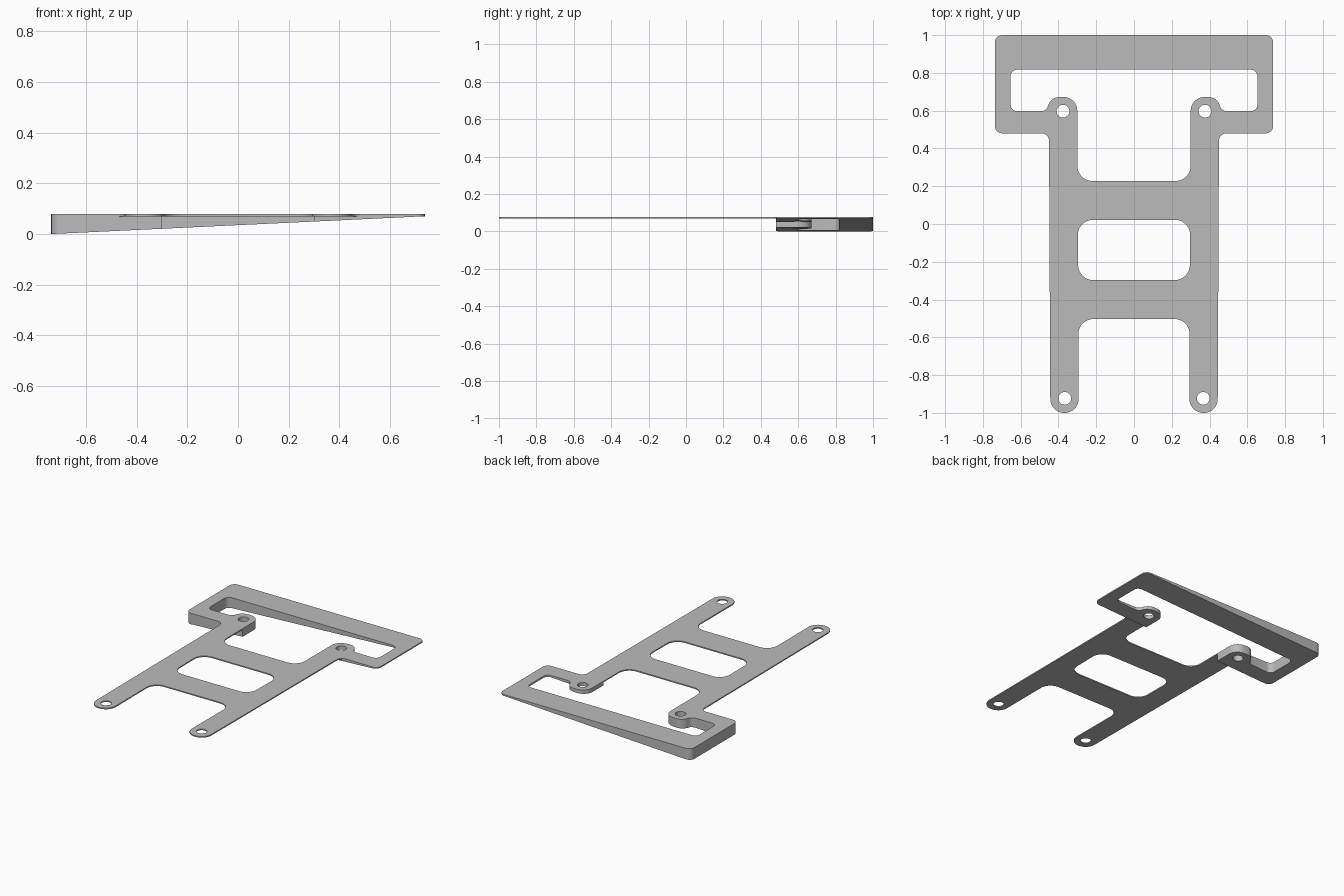
import bpy, bmesh, math
from mathutils import Vector

cube = bpy.data.objects.get("Cube")
if cube:
    bpy.data.objects.remove(cube)

TOP, THIN, HALF_W, STEP_Y = 0.078, 0.07, 0.737, 0.48

grey = bpy.data.materials.new("plain grey")
grey.use_nodes = True
grey.diffuse_color = (0.5, 0.5, 0.5, 1)
grey.node_tree.nodes["Principled BSDF"].inputs["Base Color"].default_value = (0.5, 0.5, 0.5, 1)


def rounded(corners, steps=10):
    """Polygon whose (x, y, radius) corners are replaced by arcs."""
    pts = []
    for i, (x, y, r) in enumerate(corners):
        p = Vector((x, y))
        a = (Vector(corners[i - 1][:2]) - p).normalized()
        b = (Vector(corners[(i + 1) % len(corners)][:2]) - p).normalized()
        half = a.angle(b) / 2
        centre = p + (a + b).normalized() * (r / math.sin(half))
        t = r / math.tan(half)
        start, end = p + a * t - centre, p + b * t - centre
        sweep = math.pi - 2 * half
        for k in range(steps + 1):
            f = k / steps
            arc = (start * math.sin((1 - f) * sweep) + end * math.sin(f * sweep)) / math.sin(sweep)
            pts.append(centre + arc)
    return pts


def circle(x, y, r, n=32):
    return [Vector((x + r * math.cos(math.tau * i / n), y + r * math.sin(math.tau * i / n)))
            for i in range(n)]


def mirrored(half):
    """Close a right-hand half outline with its mirror image."""
    return half + [(-x, y, r) for x, y, r in reversed(half)]


# Outer outline: crossbar on two long legs with round ends
outer = rounded(mirrored([
    (HALF_W, 1, 0.04), (HALF_W, STEP_Y, 0.04), (0.45, STEP_Y, 0.04),
    (0.443, -1, 0.074), (0.293, -1, 0.074), (0.295, -0.503, 0.08)]))
# Window between crossbar and upper web, shaped around the two bosses
window = rounded(mirrored([
    (0.653, 0.817, 0.035), (0.653, 0.597, 0.035), (0.465, 0.597, 0.04),
    (0.438, 0.672, 0.06), (0.3, 0.672, 0.073), (0.3, 0.228, 0.08)]))
# Opening between the two webs
opening = rounded(mirrored([(0.298, 0.022, 0.08), (0.295, -0.297, 0.08)]))
# Screw holes
holes = [circle(s * x, y, 0.034) for s in (-1, 1) for x, y in ((0.376, 0.597), (0.367, -0.923))]

# Fill the profile and extrude it
curve = bpy.data.curves.new("bracket_profile", "CURVE")
curve.dimensions = "2D"
curve.fill_mode = "BOTH"
curve.extrude = TOP / 2
for loop in [outer, window, opening] + holes:
    spline = curve.splines.new("POLY")
    spline.points.add(len(loop) - 1)
    for point, co in zip(spline.points, loop):
        point.co = (co.x, co.y, 0, 1)
    spline.use_cyclic_u = True
temp = bpy.data.objects.new("bracket_profile", curve)
bpy.context.collection.objects.link(temp)
bpy.context.view_layer.update()
mesh = bpy.data.meshes.new_from_object(temp.evaluated_get(bpy.context.evaluated_depsgraph_get()))
bpy.data.objects.remove(temp)

# Slope the underside into a wedge
bm = bmesh.new()
bm.from_mesh(mesh)
bmesh.ops.remove_doubles(bm, verts=bm.verts, dist=0.0001)
for v in bm.verts:
    v.co.z = TOP if v.co.z > 0 else THIN * (v.co.x + HALF_W) / (2 * HALF_W)
bmesh.ops.recalc_face_normals(bm, faces=bm.faces)
bm.to_mesh(mesh)
bm.free()
mesh.materials.clear()
mesh.materials.append(grey)
bracket = bpy.data.objects.new("wedge_bracket", mesh)
bpy.context.collection.objects.link(bracket)

# Thin the legs and webs in front of the wedge
bpy.ops.mesh.primitive_cube_add(size=1, location=(0, STEP_Y - 1, THIN - 0.25))
cutter = bpy.context.object
cutter.name = "leg_cutter"
cutter.scale = (1.2, 2, 0.5)
cutter.hide_render = True
cutter.data.materials.append(grey)
bpy.context.view_layer.update()
cut = bracket.modifiers.new("thin_legs", "BOOLEAN")
cut.operation = "DIFFERENCE"
cut.solver = "EXACT"
cut.object = cutter

bpy.ops.object.select_all(action="DESELECT")
bracket.select_set(True)
bpy.context.view_layer.objects.active = bracket
bpy.ops.object.modifier_apply(modifier=cut.name)
bpy.data.objects.remove(cutter)
bpy.ops.object.shade_smooth_by_angle(angle=math.radians(30))
